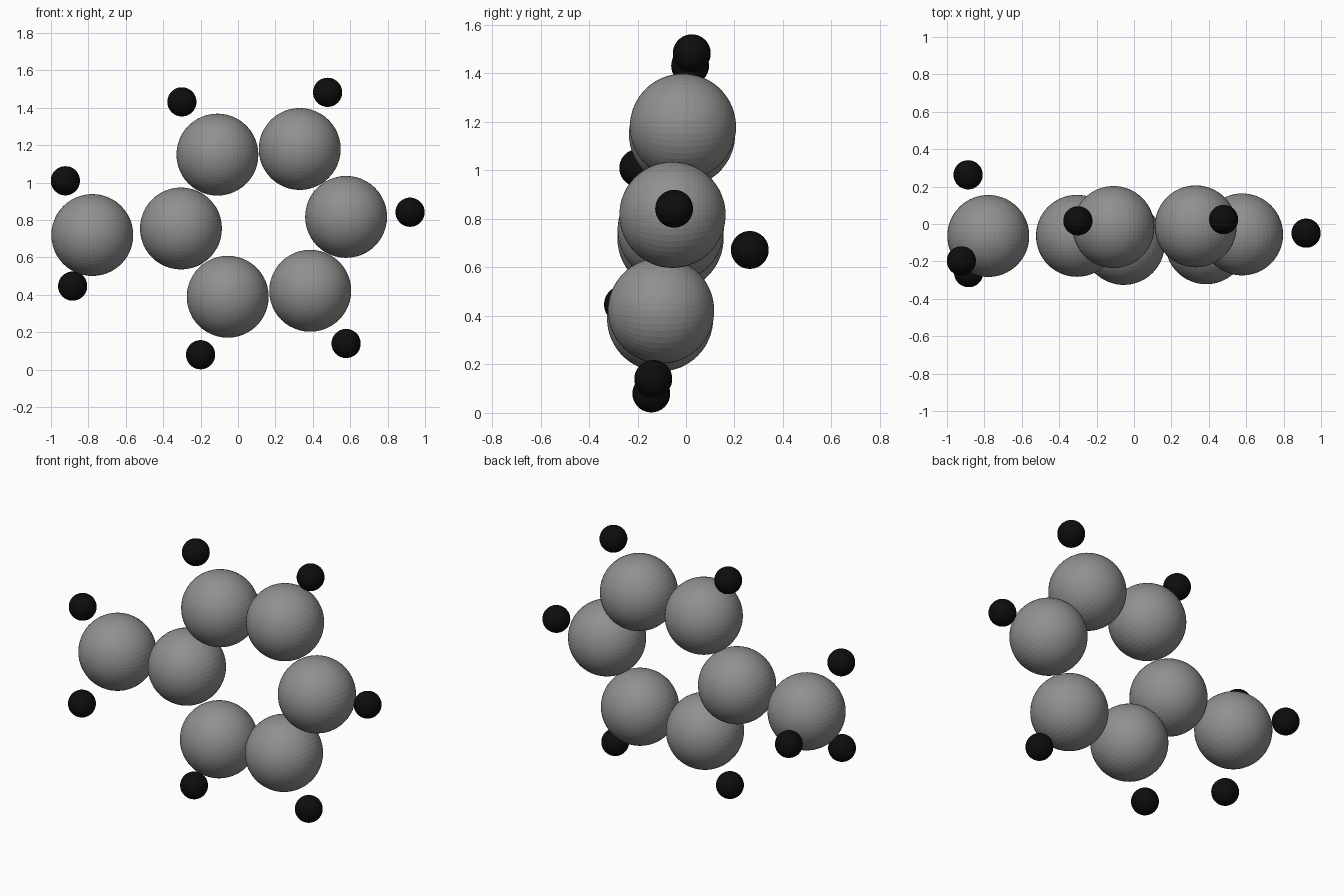
import bpy
import math

if "Cube" in bpy.data.objects:
    bpy.data.objects.remove(bpy.data.objects["Cube"])


def material(name, value):
    m = bpy.data.materials.new(name)
    m.diffuse_color = (value, value, value, 1)
    m.use_nodes = True
    m.node_tree.nodes["Principled BSDF"].inputs["Base Color"].default_value = m.diffuse_color
    return m


grey = material("grey", 0.28)
black = material("black", 0.004)


def ball(name, loc, radius, mat):
    bpy.ops.mesh.primitive_uv_sphere_add(
        segments=48, ring_count=32, radius=radius, location=loc,
        rotation=(math.pi / 2, 0, 0))
    obj = bpy.context.object
    obj.name = name
    obj.data.materials.append(mat)


# Large balls: six in a tilted ring, one side ball
ring = [(-0.305, 0.755), (-0.11, 1.15), (0.33, 1.18),
        (0.578, 0.817), (0.386, 0.422), (-0.055, 0.39)]
for i, (x, z) in enumerate(ring):
    ball(f"ring_large_ball_{i + 1}", (x, 0.119 * z - 0.153, z), 0.219, grey)
ball("side_large_ball", (-0.779, -0.064, 0.72), 0.219, grey)

# Small balls around the ring
outer = [(-0.30, 0.017, 1.432), (0.479, 0.024, 1.483), (0.92, -0.049, 0.842),
         (0.578, -0.135, 0.14), (-0.20, -0.143, 0.08)]
for i, p in enumerate(outer):
    ball(f"ring_small_ball_{i + 1}", p, 0.078, black)

# Small balls around the side ball
side = [(-0.923, -0.197, 1.01), (-0.884, -0.26, 0.447), (-0.887, 0.263, 0.672)]
for i, p in enumerate(side):
    ball(f"side_small_ball_{i + 1}", p, 0.078, black)
